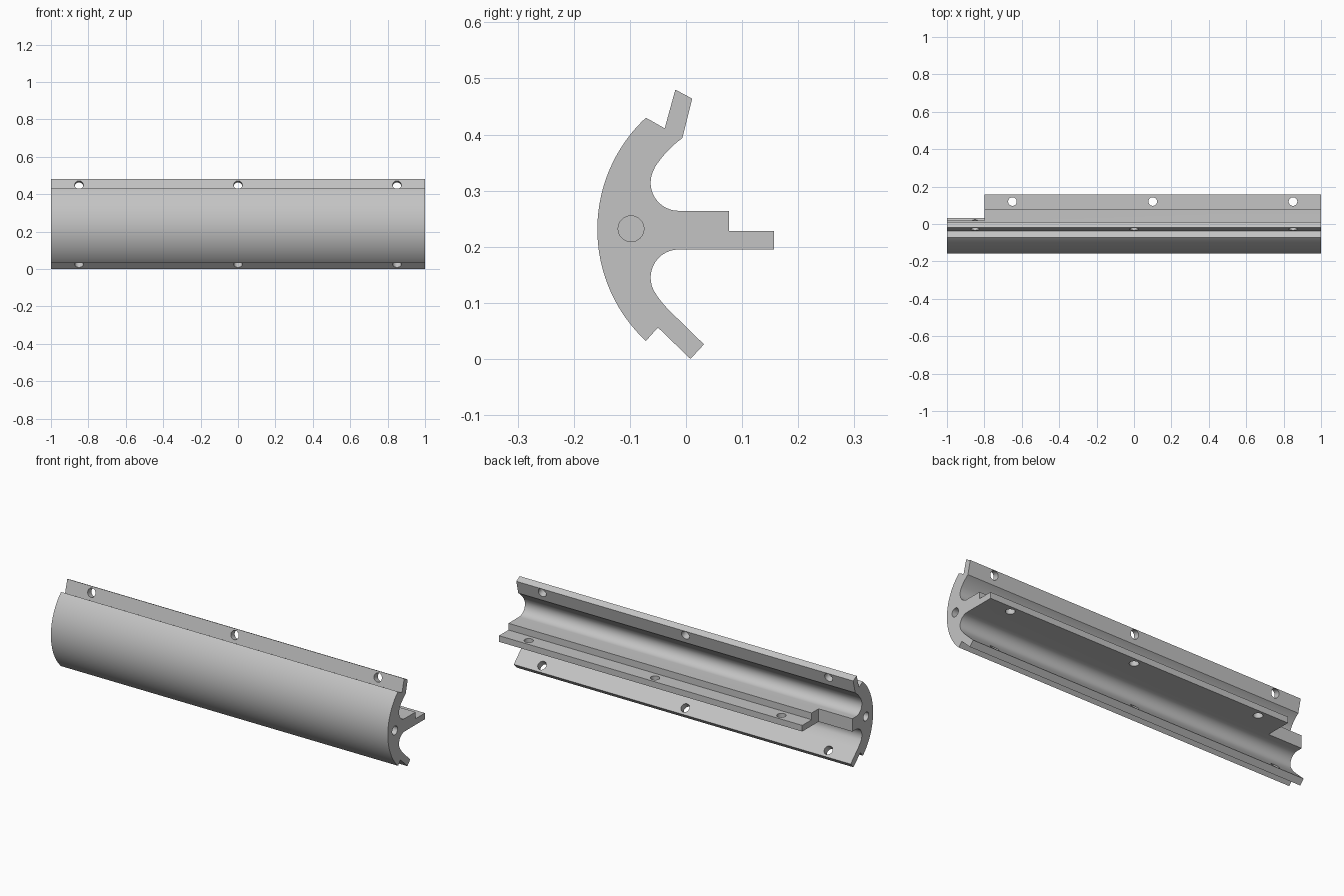
import bpy, bmesh
from math import cos, sin, radians
from mathutils import Vector, Matrix

cube = bpy.data.objects.get("Cube")
if cube:
    bpy.data.objects.remove(cube, do_unlink=True)

grey = bpy.data.materials.new("satin grey")
grey.use_nodes = True
grey.diffuse_color = (0.55, 0.55, 0.55, 1)
grey.node_tree.nodes["Principled BSDF"].inputs["Base Color"].default_value = (0.55, 0.55, 0.55, 1)


def make_object(name, bm):
    bmesh.ops.recalc_face_normals(bm, faces=bm.faces)
    mesh = bpy.data.meshes.new(name)
    bm.to_mesh(mesh)
    bm.free()
    mesh.materials.append(grey)
    obj = bpy.data.objects.new(name, mesh)
    bpy.context.collection.objects.link(obj)
    return obj


def arc(cy, cz, radius, start, end, steps):
    angles = [radians(start + (end - start) * i / steps) for i in range(steps + 1)]
    return [(cy + radius * cos(a), cz + radius * sin(a)) for a in angles]


# Cross-section in y and z: curved shell, two angled lips and a stepped web
CY, CZ = 0.114, 0.231
profile = arc(CY, CZ, 0.272, 227, 133, 40)                   # outer shell
profile += [(-0.038, 0.411), (-0.019, 0.48), (0.011, 0.464)]  # upper lip
profile += arc(CY, CZ, 0.2025, 126.5, 146.4, 8)              # upper inner wall
profile += arc(-0.013, 0.314, 0.05, 146.4, 270, 20)[1:]      # upper fillet
profile += [(0.077, 0.264), (0.077, 0.228), (0.157, 0.228), (0.157, 0.195)]
profile += arc(-0.013, 0.145, 0.05, 90, 213.6, 20)           # lower fillet
profile += arc(CY, CZ - 0.002, 0.2025, 213.6, 225, 5)[1:]    # lower inner wall
profile += [(0.032, 0.026), (0.008, 0.0), (-0.05, 0.056)]    # lower lip

bm = bmesh.new()
face = bm.faces.new([bm.verts.new((-1, y, z)) for y, z in profile])
swept = bmesh.ops.extrude_face_region(bm, geom=[face])["geom"]
bmesh.ops.translate(bm, vec=(2, 0, 0), verts=[v for v in swept if isinstance(v, bmesh.types.BMVert)])
rail = make_object("rail", bm)


def drill(bm, centre, axis, depth, radius=0.023):
    turn = Vector(axis).to_track_quat("Z", "Y").to_matrix().to_4x4()
    bmesh.ops.create_cone(bm, cap_ends=True, segments=32, radius1=radius, radius2=radius,
                          depth=depth, matrix=Matrix.Translation(centre) @ turn)


# Screw holes through the lips and web, blind pin holes in the ends
bm = bmesh.new()
for x in (-0.85, 0, 0.85):
    drill(bm, (x, -0.013, 0.445), (0, 0.964, -0.265), 0.1)
    drill(bm, (x, -0.006, 0.037), (0, 0.69, 0.72), 0.08)
for x in (-0.65, 0.1, 0.85):
    drill(bm, (x, 0.12, 0.21), (0, 0, 1), 0.1)
for x in (-1, 1):
    drill(bm, (x, -0.098, 0.232), (1, 0, 0), 0.2)
holes = make_object("hole_cutter", bm)

# Notch that shortens the web at one end
bm = bmesh.new()
bmesh.ops.create_cube(bm, size=1, matrix=Matrix.Translation((-0.95, 0.118, 0.23))
                      @ Matrix.Diagonal((0.3, 0.2, 0.1, 1)))
notch = make_object("notch_cutter", bm)

bpy.ops.object.select_all(action="DESELECT")
rail.select_set(True)
bpy.context.view_layer.objects.active = rail
for cutter in (notch, holes):
    cutter.hide_render = True
    cut = rail.modifiers.new(cutter.name, "BOOLEAN")
    cut.operation = "DIFFERENCE"
    cut.solver = "EXACT"
    cut.object = cutter
    bpy.ops.object.modifier_apply(modifier=cut.name)
    bpy.data.objects.remove(cutter, do_unlink=True)

bpy.ops.object.shade_smooth_by_angle(angle=radians(25))
